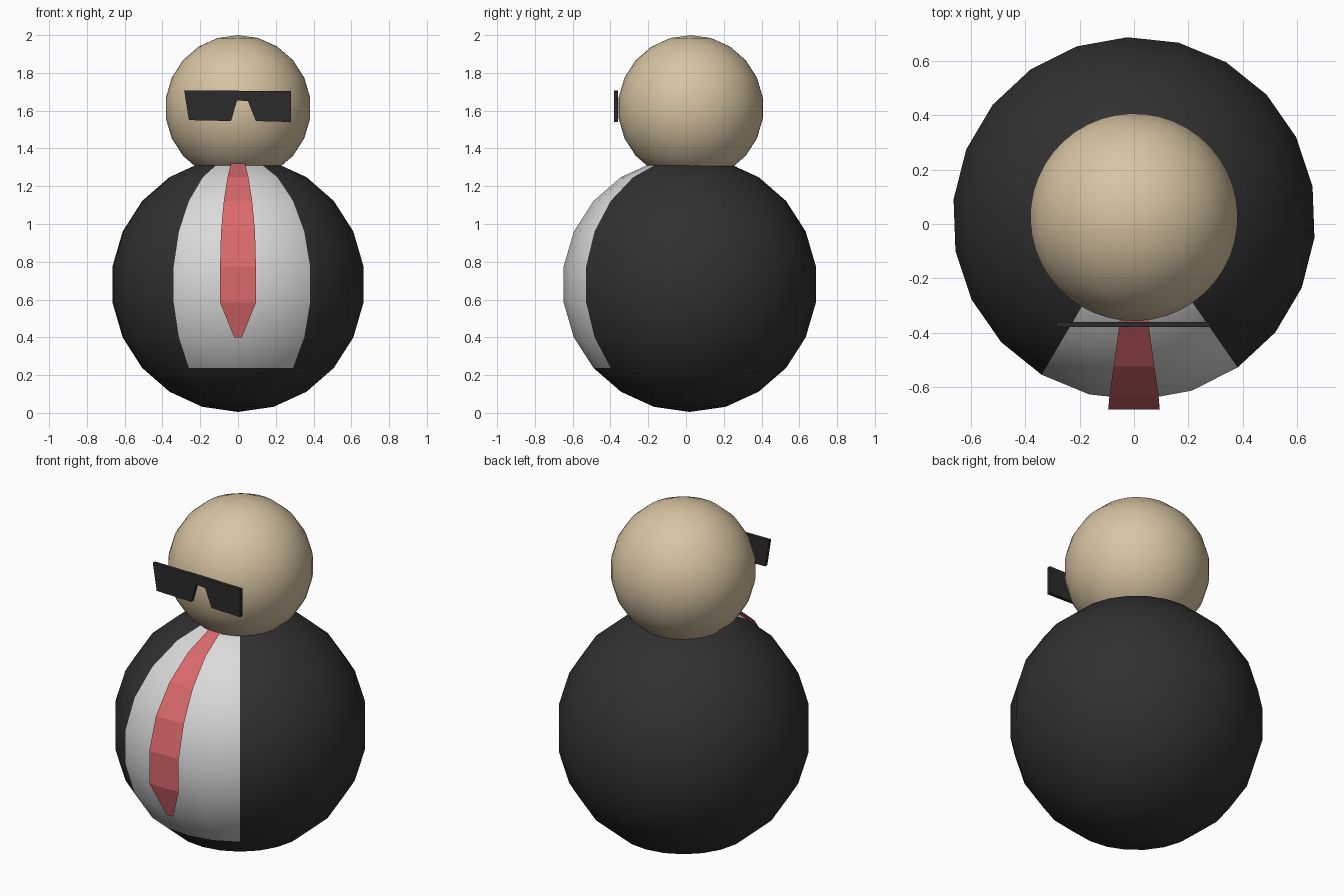
import bpy, bmesh
from math import atan2, radians, sin, cos, pi
from mathutils import Matrix, Vector

cube = bpy.data.objects.get("Cube")
if cube:
    bpy.data.objects.remove(cube, do_unlink=True)


def material(name, r, g, b):
    m = bpy.data.materials.new(name)
    m.use_nodes = True
    m.diffuse_color = (r, g, b, 1)
    m.node_tree.nodes["Principled BSDF"].inputs["Base Color"].default_value = (r, g, b, 1)
    return m


SUIT = material("charcoal suit", 0.03, 0.03, 0.03)
SHIRT = material("white shirt", 0.7, 0.7, 0.7)
SKIN = material("tan skin", 0.68, 0.55, 0.36)
RED = material("red tie", 0.7, 0.14, 0.15)
LENS = material("dark lens", 0.024, 0.024, 0.024)


def add_object(name, bm, mats, smooth=False):
    mesh = bpy.data.meshes.new(name)
    bm.to_mesh(mesh)
    bm.free()
    for m in mats:
        mesh.materials.append(m)
    for p in mesh.polygons:
        p.use_smooth = smooth
    obj = bpy.data.objects.new(name, mesh)
    bpy.context.collection.objects.link(obj)
    return obj


RINGS = 11
STEP = pi / RINGS
FRONT = radians(-87.9)  # meridian at the middle of the shirt


def sphere(segments, radius, centre):
    """Sphere turned so that one meridian lies on the FRONT angle."""
    bm = bmesh.new()
    bmesh.ops.create_uvsphere(bm, u_segments=segments, v_segments=RINGS, radius=radius)
    v = next(v for v in bm.verts if v.co.xy.length > 0.1 * radius)
    turn = Matrix.Rotation(FRONT - atan2(v.co.y, v.co.x), 4, "Z")
    bm.transform(Matrix.Translation(centre) @ turn)
    return bm


# Body: the shirt is the four front segments above the third ring
R, C = 0.675, Vector((0, 0.02, 0.68))
bm = sphere(2 * RINGS, R, C)
for f in bm.faces:
    c = f.calc_center_median() - C
    off_front = abs(atan2(c.y, c.x) - FRONT)
    f.material_index = int(off_front < 2 * STEP and c.z > -R * sin(2.5 * STEP))
add_object("body", bm, [SUIT, SHIRT], smooth=True)

# Head
add_object("head", sphere(4 * RINGS, 0.386, Vector((0, 0.025, 1.614))), [SKIN], smooth=True)

# Tie: a thin sheet that follows the body's rings, just in front of them
GAP = 0.035
half_widths = [0.02, 0.095, 0.095, 0.09, 0.075, 0.055, 0.035]
bm = bmesh.new()
rows = []
for i, w in enumerate(half_widths):
    lat = (i - 1.5) * STEP
    y, z = C.y - R * cos(lat) - GAP, C.z + R * sin(lat)
    rows.append([bm.verts.new((x, y, z)) for x in (-w, w)])
for a, b in zip(rows, rows[1:]):
    bm.faces.new((a[0], a[1], b[1], b[0]))
add_object("tie", bm, [RED])

# Sunglasses: a flat outline pushed back to a slim plate
outline = [(-0.285, 1.708), (-0.26, 1.55), (-0.037, 1.545), (-0.005, 1.655),
           (0.053, 1.65), (0.095, 1.545), (0.28, 1.54), (0.28, 1.703)]
bm = bmesh.new()
face = bm.faces.new([bm.verts.new((x, -0.38, z)) for x, z in outline])
back = bmesh.ops.extrude_face_region(bm, geom=[face], use_keep_orig=True)["geom"]
bmesh.ops.translate(bm, vec=(0, 0.02, 0),
                    verts=[g for g in back if isinstance(g, bmesh.types.BMVert)])
bmesh.ops.recalc_face_normals(bm, faces=bm.faces[:])
add_object("sunglasses", bm, [LENS])
